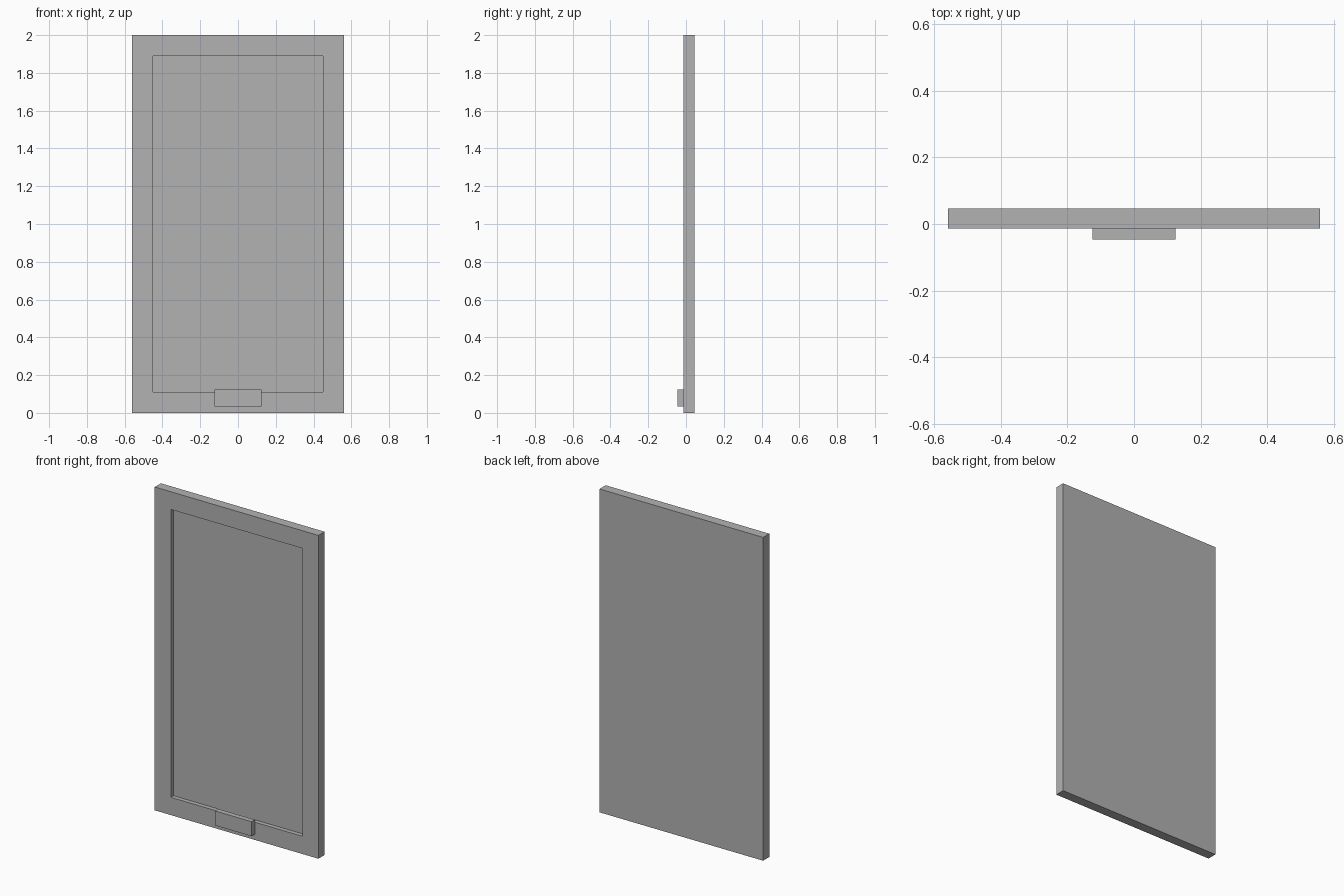
import bpy, bmesh
from mathutils import Vector

if "Cube" in bpy.data.objects:
    bpy.data.objects.remove(bpy.data.objects["Cube"])

grey = bpy.data.materials.new("plain_grey")
grey.diffuse_color = (0.448, 0.448, 0.448, 1)
grey.use_nodes = True
grey.node_tree.nodes["Principled BSDF"].inputs["Base Color"].default_value = grey.diffuse_color


def box(name, lo, hi, edit=None):
    """Box between two corners, with an optional bmesh edit."""
    lo, hi = Vector(lo), Vector(hi)
    bm = bmesh.new()
    bmesh.ops.create_cube(bm, size=1)
    for v in bm.verts:
        v.co = (lo + hi) / 2 + v.co * (hi - lo)
    bm.normal_update()
    if edit:
        edit(bm)
    mesh = bpy.data.meshes.new(name)
    bm.to_mesh(mesh)
    bm.free()
    mesh.materials.append(grey)
    obj = bpy.data.objects.new(name, mesh)
    bpy.context.collection.objects.link(obj)
    return obj


def recess_front(bm):
    """Inset the front face by the border width and push it back."""
    front = min(bm.faces, key=lambda f: f.calc_center_median().y)
    bmesh.ops.inset_region(bm, faces=[front], thickness=0.155)
    bm.normal_update()
    panel = bmesh.ops.extrude_face_region(bm, geom=[front])["geom"]
    verts = [g for g in panel if isinstance(g, bmesh.types.BMVert)]
    bmesh.ops.translate(bm, verts=verts, vec=(0, 0.027, 0))
    if front.is_valid:
        bmesh.ops.delete(bm, geom=[front], context='FACES_ONLY')
    bmesh.ops.recalc_face_normals(bm, faces=bm.faces)


# Picture frame with sunken panel
box("picture_frame", (-0.56, -0.014, 0), (0.56, 0.046, 2), recess_front)
# Title plate on the bottom rail
box("title_plate", (-0.125, -0.046, 0.035), (0.125, -0.014, 0.125))
